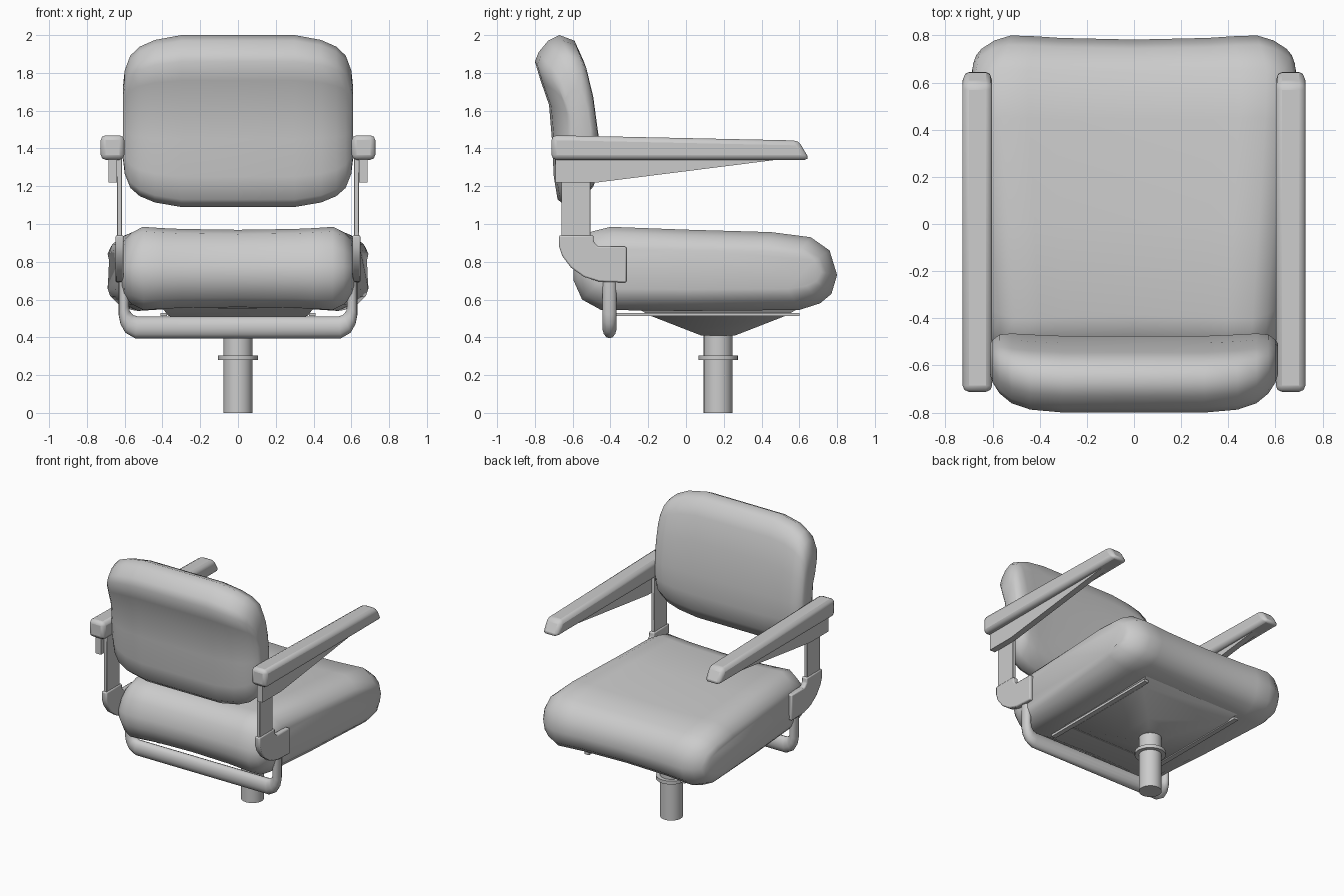
import bpy, bmesh, math
from mathutils import Vector

if "Cube" in bpy.data.objects:
    bpy.data.objects.remove(bpy.data.objects["Cube"])


def loft(name, rings, bevel=0.0, angle=40, segments=2):
    """Skin a list of equal-length point rings and cap both ends."""
    bm = bmesh.new()
    vs = [[bm.verts.new(p) for p in ring] for ring in rings]
    n = len(vs[0])
    for a, b in zip(vs, vs[1:]):
        for i in range(n):
            j = (i + 1) % n
            bm.faces.new((a[i], a[j], b[j], b[i]))
    bm.faces.new(vs[0])
    bm.faces.new(vs[-1])
    bmesh.ops.recalc_face_normals(bm, faces=bm.faces)
    me = bpy.data.meshes.new(name)
    bm.to_mesh(me)
    bm.free()
    ob = bpy.data.objects.new(name, me)
    bpy.context.collection.objects.link(ob)
    if bevel:
        m = ob.modifiers.new("bevel", 'BEVEL')
        m.width, m.segments, m.limit_method = bevel, segments, 'ANGLE'
        m.angle_limit = math.radians(35)
    smooth(ob, angle)
    return ob


def smooth(ob, angle):
    bpy.ops.object.select_all(action='DESELECT')
    bpy.context.view_layer.objects.active = ob
    ob.select_set(True)
    bpy.ops.object.shade_smooth_by_angle(angle=math.radians(angle))


def prism(name, profile, x0, x1, **kw):
    return loft(name, [[(x, y, z) for y, z in profile] for x in (x0, x1)], **kw)


def cushion(name, profile, centre, stations, flare=lambda y: 1.0):
    """Side profile swept across x; stations are (x, y scale, z scale, y shift)."""
    cy, cz = centre
    full = [(-s[0], *s[1:]) for s in reversed(stations) if s[0] > 0] + stations
    rings = []
    for x, sy, sz, dy in full:
        ring = []
        for y, z in profile:
            yy = cy + (y - cy) * sy + dy
            ring.append((x * flare(yy), yy, cz + (z - cz) * sz))
        rings.append(ring)
    return loft(name, rings, angle=70)


def cylinder(name, r, z0, z1, y):
    bpy.ops.mesh.primitive_cylinder_add(vertices=24, radius=r, depth=z1 - z0,
                                        location=(0, y, (z0 + z1) / 2))
    ob = bpy.context.object
    ob.name = name
    smooth(ob, 40)


def seat_flare(y):
    """Seat widens away from the backrest, then tapers at the free end."""
    return 1 + .128 * min(1, max(0, (y + .45) / 1.0)) - max(0, y - .66) * .6


# Seat cushion, slightly dished
seat = [(-.5, .96), (-.4, .985), (0, .97), (.45, .957), (.66, .93), (.76, .86),
        (.80, .73), (.77, .63), (.71, .58), (.6, .545), (0, .54), (-.45, .545),
        (-.55, .60), (-.595, .70), (-.595, .78), (-.56, .88)]
cushion("seat_cushion", seat, (.1, .76),
        [(0, .975, .93, 0), (.3, .985, .95, 0), (.4, .995, .97, 0),
         (.5, 1, 1, 0), (.56, .97, .86, 0), (.6, .92, .66, 0),
         (.612, .88, .48, 0)], seat_flare)

# Backrest cushion with a rolled upper edge, its sides wrapping toward the seat
back = [(-.67, 2.0), (-.73, 1.97), (-.78, 1.91), (-.80, 1.86), (-.77, 1.76),
        (-.725, 1.63), (-.71, 1.45), (-.70, 1.25), (-.68, 1.13), (-.63, 1.09),
        (-.56, 1.11), (-.49, 1.2), (-.475, 1.32), (-.475, 1.47), (-.505, 1.7),
        (-.545, 1.87), (-.59, 1.97)]
cushion("backrest_cushion", back, (-.58, 1.53),
        [(0, 1, 1, 0), (.3, 1, 1, 0), (.44, .98, .945, .008),
         (.52, .91, .87, .02), (.57, .77, .77, .03), (.60, .56, .60, .03),
         (.61, .42, .40, .03)])

# Seat pan tapering down to the post
loft("seat_pan", [[(sx * w, .17 + sy * d, z) for sx, sy in
                   ((-1, -1), (1, -1), (1, 1), (-1, 1))]
                  for w, d, z in ((.09, .09, .41), (.15, .16, .437),
                                  (.37, .36, .515), (.40, .43, .555))], angle=30)

# Post and collar
cylinder("post", .077, 0, .43, .17)
cylinder("post_collar", .105, .28, .305, .17)

# U-shaped carrier tube, elliptical section between outer and inner edge points
pairs = [((.632, .72), (.577, .72)), ((.632, .52), (.577, .57)),
         ((.622, .47), (.573, .54)), ((.597, .425), (.556, .518)),
         ((.545, .395), (.53, .51))]
pairs += [((-o[0], o[1]), (-i[0], i[1])) for o, i in reversed(pairs)]
rings = []
for o, i in pairs:
    o, i = Vector(o), Vector(i)
    c, h = (o + i) / 2, (o - i) / 2
    rings.append([(c.x + h.x * math.cos(t), -.405 + .038 * math.sin(t),
                   c.y + h.y * math.cos(t))
                  for t in (k * math.tau / 14 for k in range(14))])
loft("carrier_tube", rings, angle=50)

# Left and right arm assemblies
elbow = [(-.672, .94), (-.49, .94), (-.488, .905), (-.465, .88), (-.315, .88),
         (-.315, .69), (-.46, .695), (-.54, .72), (-.61, .77), (-.655, .83),
         (-.672, .88)]
wedge = [(-.69, 1.345), (.52, 1.345), (-.47, 1.22), (-.69, 1.22)]
pad = [(-.712, 1.34), (-.712, 1.47), (.595, 1.442), (.655, 1.34)]
upright = [(-.66, .86), (-.505, .86), (-.505, 1.345), (-.66, 1.345)]
rail = [(-.375, .512), (.6, .512), (.6, .53), (-.375, .53)]
for s, side in ((-1, "left"), (1, "right")):
    prism(side + "_elbow_bracket", elbow, s * .606, s * .648, bevel=.008)
    prism(side + "_arm_upright", upright, s * .614, s * .64, bevel=.004)
    prism(side + "_arm_wedge", wedge, s * .64, s * .685)
    prism(side + "_arm_pad", pad, s * .602, s * .727, bevel=.026)
    prism(side + "_under_rail", rail, s * .375, s * .41)
